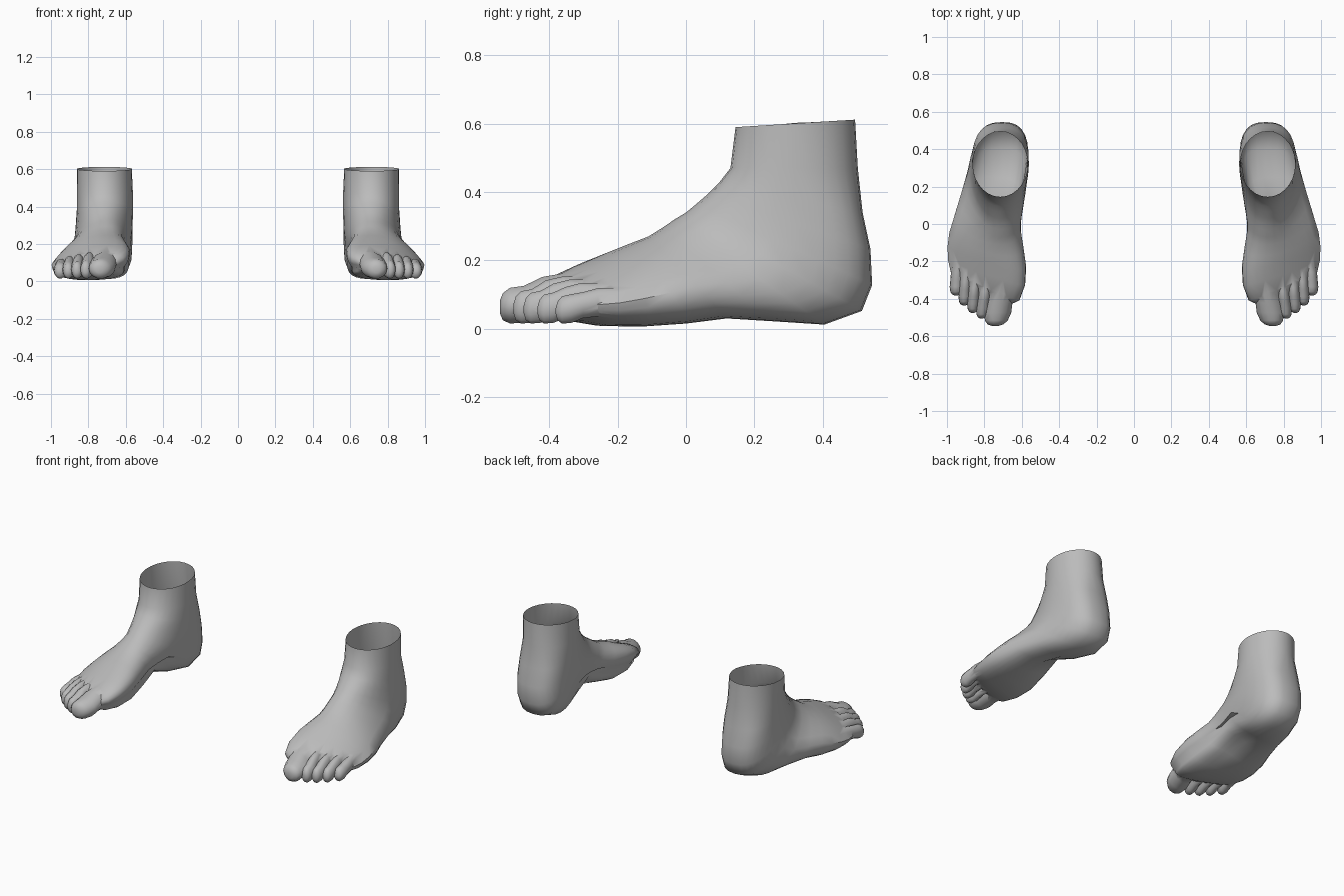
import bpy, bmesh, math

if "Cube" in bpy.data.objects:
    bpy.data.objects.remove(bpy.data.objects["Cube"])

skin = bpy.data.materials.new("grey_skin")
skin.diffuse_color = (0.5, 0.5, 0.5, 1)
skin.use_nodes = True
skin.node_tree.nodes["Principled BSDF"].inputs["Base Color"].default_value = skin.diffuse_color


def spow(v, p):
    return math.copysign(abs(v) ** p, v)


def loft(name, rings):
    """Closed skin through rings of equal point count."""
    bm = bmesh.new()
    rows = [[bm.verts.new(p) for p in r] for r in rings]
    n = len(rows[0])
    for a, b in zip(rows, rows[1:]):
        for i in range(n):
            j = (i + 1) % n
            bm.faces.new((a[i], a[j], b[j], b[i]))
    bm.faces.new(rows[0])
    bm.faces.new(rows[-1])
    bmesh.ops.recalc_face_normals(bm, faces=bm.faces)
    mesh = bpy.data.meshes.new(name)
    bm.to_mesh(mesh)
    bm.free()
    ob = bpy.data.objects.new(name, mesh)
    bpy.context.collection.objects.link(ob)
    return ob


# Foot sections from ankle opening to toe roots:
# top y, top z, bottom y, bottom z, centre x, half width, top x, bottom x
SECTIONS = [
    (.145, .59, .495, .612, .715, .147, .715, .715),
    (.13, .47, .503, .47, .712, .15, .715, .71),
    (.095, .425, .517, .34, .712, .15, .715, .71),
    (.065, .395, .54, .233, .715, .152, .715, .71),
    (.03, .365, .545, .128, .72, .153, .715, .705),
    (0, .34, .515, .052, .73, .155, .712, .70),
    (-.03, .322, .405, .012, .75, .157, .71, .71),
    (-.07, .295, .25, .022, .778, .16, .71, .745),
    (-.11, .27, .12, .03, .797, .168, .71, .78),
    (-.16, .247, 0, .015, .802, .185, .705, .79),
    (-.21, .223, -.13, .006, .80, .197, .70, .79),
    (-.27, .192, -.24, .008, .802, .192, .70, .79),
    (-.335, .158, -.32, .022, .808, .172, .72, .80),
    (-.375, .12, -.365, .045, .815, .14, .76, .81),
]


def foot_ring(i, row, n=28):
    ty, tz, by, bz, xc, hw, xt, xb = row
    f = .5 - .012 * i                       # widest point sinks toward the toes
    slant = .4 * max(0, min(1, (i - 8) / 4))  # toe line runs back to the outside
    pts = []
    for k in range(n):
        a = 2 * math.pi * k / n
        e = 1 if i < 2 else (.95 if math.cos(a) > 0 else .75)
        u, v = spow(math.cos(a), e), spow(math.sin(a), e)
        t = f + (1 - f) * u if u > 0 else f + f * u
        x = xc + hw * v + ((xt - xc) * u if u > 0 else (xc - xb) * u)
        y = by + (ty - by) * t + slant * (x - xc)
        z = bz + (tz - bz) * t
        if u < 0 and v < 0:                 # raised inner arch
            z += .05 * min(1, -2 * v) * math.exp(-((y - .08) / .13) ** 2)
        pts.append((x, y, z))
    return pts


# Toes: root x, root y, tip x, tip y, half width, knuckle top z, tip top z
TOES = [
    (.685, -.25, .742, -.545, .072, .165, .115),
    (.785, -.28, .815, -.505, .036, .155, .105),
    (.848, -.27, .862, -.475, .034, .145, .10),
    (.898, -.24, .908, -.435, .033, .135, .095),
    (.942, -.19, .952, -.382, .036, .12, .09),
]


def toe_rings(rx, ry, tx, ty, hw, kz, tz, n=14):
    # along, width factor, top z, bottom z
    prof = [(0, .75, kz, .05), (.35, .92, kz, .035), (.58, .95, kz - .012, .03),
            (.76, 1, tz + .012, .016), (.9, .85, tz + .006, .014),
            (.97, .6, tz - .01, .024), (1, .25, tz - .032, .045)]
    rings = []
    for s, w, top, bot in prof:
        cx, cy = rx + (tx - rx) * s, ry + (ty - ry) * s
        cz, h = (top + bot) / 2, (top - bot) / 2
        rings.append([(cx + hw * w * math.cos(2 * math.pi * k / n), cy,
                       cz + h * math.sin(2 * math.pi * k / n)) for k in range(n)])
    return rings


# Merge toes into the foot
foot = loft("left_foot", [foot_ring(i, r) for i, r in enumerate(SECTIONS)])
toes = [loft("toe", toe_rings(*t)) for t in TOES]
for t in toes:
    m = foot.modifiers.new("join_toe", 'BOOLEAN')
    m.operation, m.solver, m.object = 'UNION', 'EXACT', t
bpy.context.view_layer.update()
mesh = bpy.data.meshes.new_from_object(
    foot.evaluated_get(bpy.context.evaluated_depsgraph_get()))
foot.modifiers.clear()
for t in toes:
    bpy.data.objects.remove(t)

# Open the ankle
bm = bmesh.new()
bm.from_mesh(mesh)
cap = [f for f in bm.faces if all(v.co.z > .58 for v in f.verts)]
bmesh.ops.delete(bm, geom=cap, context='FACES')
bm.to_mesh(mesh)

# Mirrored foot
bmesh.ops.scale(bm, vec=(-1, 1, 1), verts=bm.verts)
bmesh.ops.reverse_faces(bm, faces=bm.faces)
mirror = bpy.data.meshes.new("right_foot")
bm.to_mesh(mirror)
bm.free()
foot.data = mesh
other = bpy.data.objects.new("right_foot", mirror)
bpy.context.collection.objects.link(other)

for ob in (foot, other):
    ob.data.materials.clear()
    ob.data.materials.append(skin)
    bpy.ops.object.select_all(action='DESELECT')
    ob.select_set(True)
    bpy.context.view_layer.objects.active = ob
    bpy.ops.object.shade_smooth_by_angle(angle=math.radians(50))
